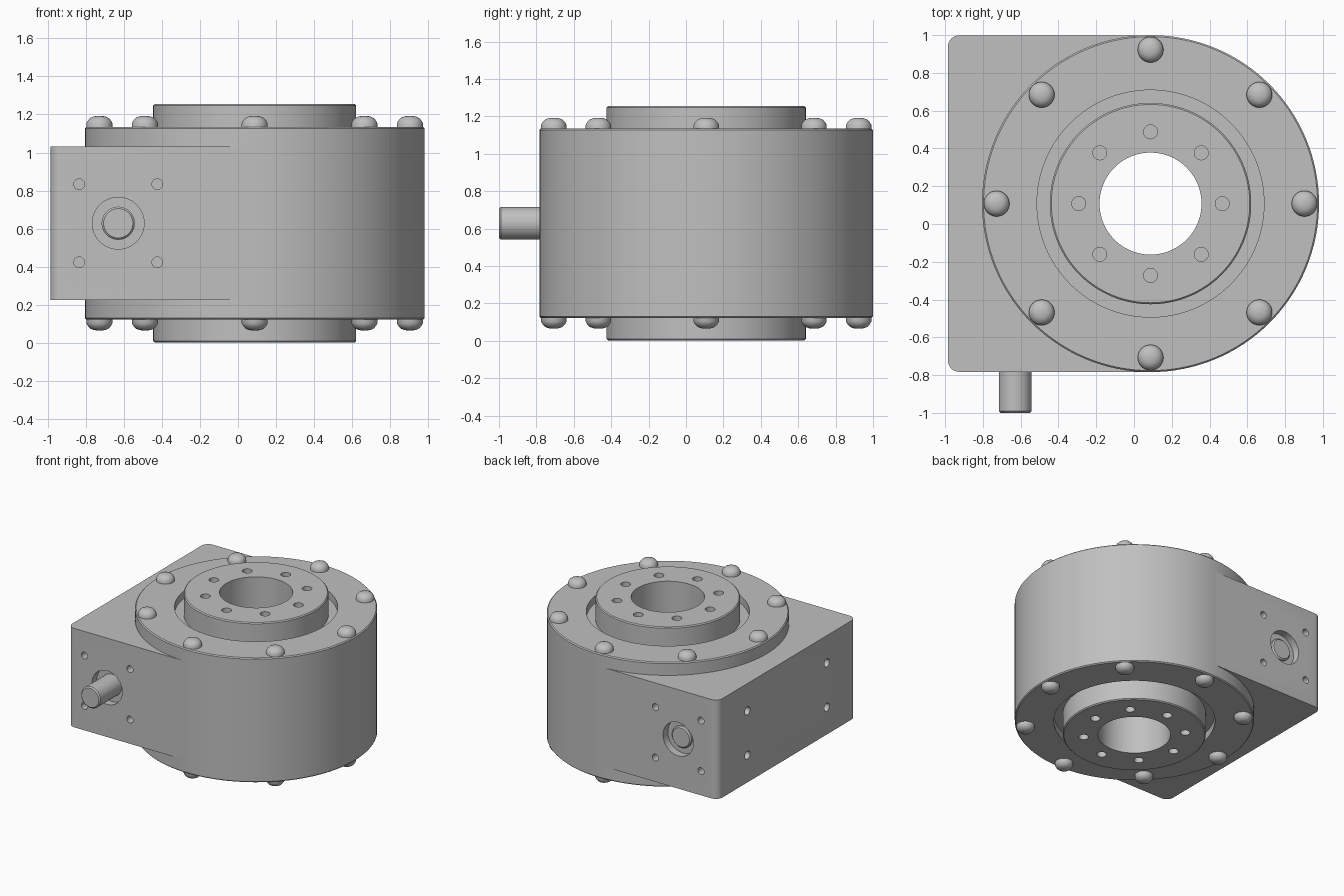
import bpy, bmesh
from math import pi, radians, cos, sin
from mathutils import Matrix, Vector

if "Cube" in bpy.data.objects:
    bpy.data.objects.remove(bpy.data.objects["Cube"])

CX, CY, CZ = 0.0875, 0.108, 0.629      # main axis and mid height
R = 0.892                              # housing radius
SX = -0.629                            # input shaft position
LEFT = -0.985                          # outer face of the gear box

steel = bpy.data.materials.new("machined grey")
steel.use_nodes = True
grey = (0.527, 0.527, 0.527, 1)
steel.diffuse_color = grey
steel.node_tree.nodes["Principled BSDF"].inputs["Base Color"].default_value = grey


def make(name, bm, loc=(0, 0, 0), rot=(0, 0, 0)):
    bmesh.ops.recalc_face_normals(bm, faces=bm.faces)
    mesh = bpy.data.meshes.new(name)
    bm.to_mesh(mesh)
    bm.free()
    mesh.materials.append(steel)
    ob = bpy.data.objects.new(name, mesh)
    ob.location, ob.rotation_euler = loc, rot
    bpy.context.collection.objects.link(ob)
    return ob


def lathe(name, pts, closed=False, segs=96, loc=(0, 0, 0), rot=(0, 0, 0)):
    bm = bmesh.new()
    vs = [bm.verts.new((r, 0, z)) for r, z in pts]
    pairs = list(zip(vs, vs[1:])) + ([(vs[-1], vs[0])] if closed else [])
    edges = [bm.edges.new(p) for p in pairs]
    bmesh.ops.spin(bm, geom=vs + edges, axis=(0, 0, 1), cent=(0, 0, 0),
                   angle=2 * pi, steps=segs)
    bmesh.ops.remove_doubles(bm, verts=bm.verts, dist=1e-5)
    return make(name, bm, loc, rot)


def drill(target, holes):
    """Cut cylinders given as (centre, axis, radius, half length)."""
    bm = bmesh.new()
    for centre, axis, radius, half in holes:
        turn = Vector((0, 0, 1)).rotation_difference(Vector(axis)).to_matrix().to_4x4()
        bmesh.ops.create_cone(bm, cap_ends=True, segments=64 if radius > 0.1 else 24,
                              radius1=radius, radius2=radius, depth=2 * half,
                              matrix=Matrix.Translation(centre) @ turn)
    cutter = make("cutter", bm)
    cutter.hide_render = True
    mod = target.modifiers.new("holes", "BOOLEAN")
    mod.operation, mod.solver, mod.object = "DIFFERENCE", "EXACT", cutter
    bpy.context.view_layer.objects.active = target
    bpy.context.view_layer.update()
    bpy.ops.object.modifier_apply(modifier=mod.name)
    bpy.data.objects.remove(cutter)


def smooth(ob):
    bpy.ops.object.select_all(action="DESELECT")
    ob.select_set(True)
    bpy.context.view_layer.objects.active = ob
    bpy.ops.object.shade_smooth_by_angle(angle=radians(30))


# Round housing with a raised hollow flange and a groove at both ends
FLANGE, BODY, C = 0.626, 0.506, 0.008
half = [(0.27, FLANGE), (0.533 - C, FLANGE), (0.533, FLANGE - C), (0.533, BODY - 0.06),
        (0.601, BODY - 0.06), (0.601, BODY), (R - C, BODY), (R, BODY - C)]
housing = lathe("housing", half + [(r, -z) for r, z in reversed(half)], True, 128,
                (CX, CY, CZ))
bpy.context.view_layer.update()
housing.data.transform(housing.matrix_world)
housing.location = (0, 0, 0)

# Mounting holes in both flange faces
holes = []
for i in range(8):
    a = i * pi / 4
    for s in (-1, 1):
        holes.append(((CX + 0.38 * cos(a), CY + 0.38 * sin(a), CZ + s * FLANGE),
                      (0, 0, 1), 0.037, 0.1))
drill(housing, holes)
smooth(housing)

# Gear box: block with two rounded upright edges
H, W = 0.402, R - 0.0015
bm = bmesh.new()
bmesh.ops.create_cube(bm, size=1, matrix=Matrix.Translation(((LEFT + CX) / 2, CY, CZ))
                      @ Matrix.Diagonal((CX - LEFT, 2 * W, 2 * H, 1)))
corners = [e for e in bm.edges if all(v.co.x < LEFT + 0.01 for v in e.verts)
           and abs(e.verts[0].co.z - e.verts[1].co.z) > 0.1]
bmesh.ops.bevel(bm, geom=corners, offset=0.06, segments=8, profile=0.5, affect="EDGES")
box = make("gear_box", bm)

# Clear the inside of the box, then cut shaft recesses and screw holes
drill(box, [((CX, CY, CZ), (0, 0, 1), 0.75, 0.6)])
holes = []
for s in (-1, 1):
    face = CY + s * W
    holes.append(((SX, face, CZ), (0, 1, 0), 0.136, 0.06))
    for u in (-1, 1):
        holes.append(((SX + u * 0.205, face, CZ + s * 0.205), (0, 1, 0), 0.028, 0.1))
        holes.append(((SX + u * 0.205, face, CZ - s * 0.205), (0, 1, 0), 0.028, 0.1))
        holes.append(((LEFT, CY + s * 0.51, CZ + u * 0.18), (1, 0, 0), 0.033, 0.1))
drill(box, holes)
smooth(box)

# Input shaft: long at the front, ending inside the recess at the back
front, back, r = 1.0, -(CY + W - 0.035), 0.087
shaft = lathe("input_shaft", [(0, back), (r - 0.01, back), (r, back + 0.01),
                              (r, front - 0.01), (r - 0.01, front), (0, front)],
              segs=48, loc=(SX, 0, CZ), rot=(pi / 2, 0, 0))
smooth(shaft)

# Domed cover bolts on both end faces
bolt = lathe("cover_bolt", [(0.068, -0.01), (0.068, 0.02), (0.06, 0.034), (0.048, 0.047),
                            (0.03, 0.055), (0, 0.058)], segs=32)
smooth(bolt)
for i in range(8):
    a = i * pi / 4
    for s in (-1, 1):
        ob = bolt if (i, s) == (0, -1) else bolt.copy()
        if ob is not bolt:
            bpy.context.collection.objects.link(ob)
        ob.location = (CX + 0.815 * cos(a), CY + 0.815 * sin(a), CZ + s * BODY)
        ob.rotation_euler = (0 if s > 0 else pi, 0, 0)
